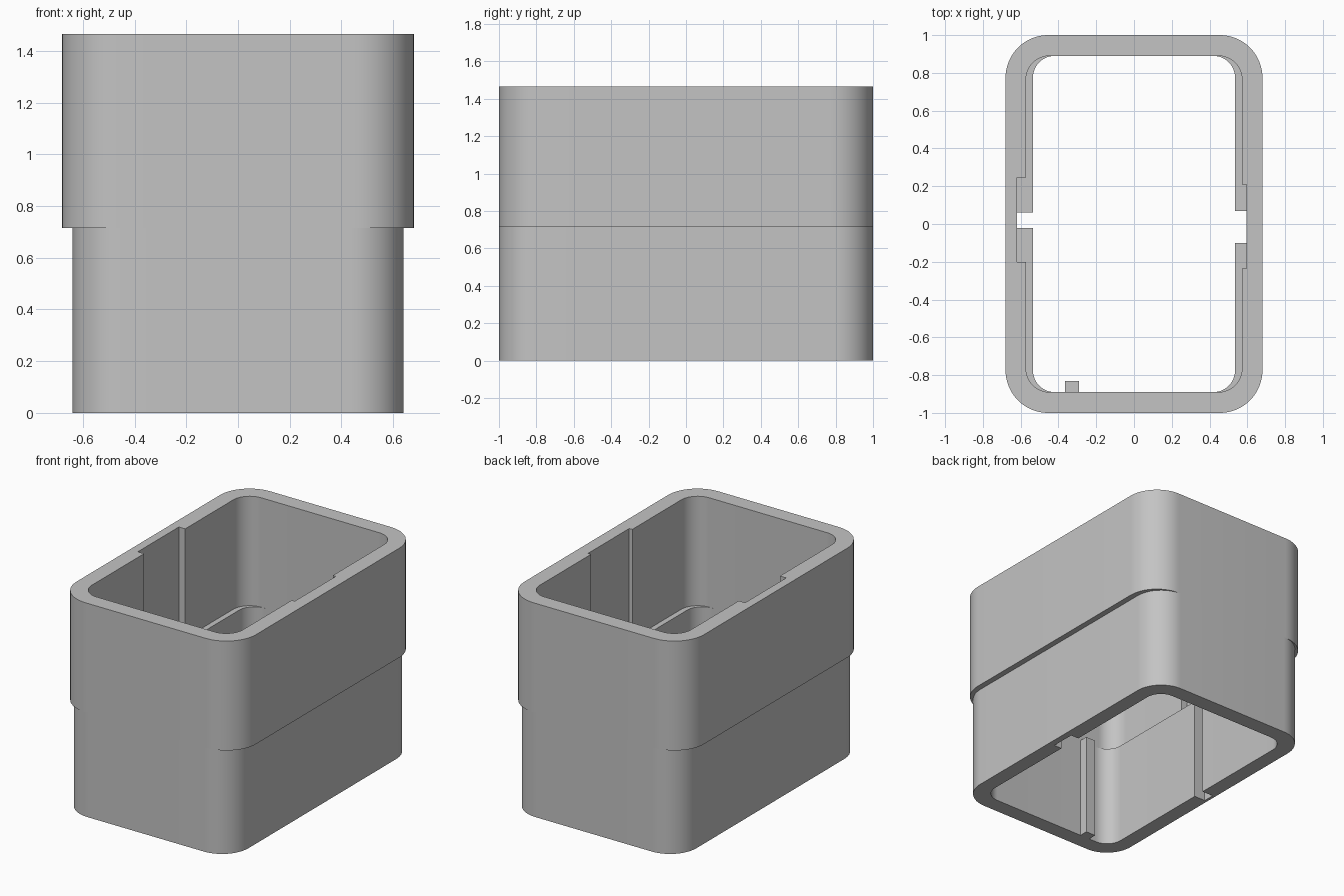
import bpy
import bmesh
from math import cos, sin, pi

if "Cube" in bpy.data.objects:
    bpy.data.objects.remove(bpy.data.objects["Cube"], do_unlink=True)

grey = bpy.data.materials.new("plain grey")
grey.use_nodes = True
COLOUR = (0.55, 0.55, 0.55, 1)
grey.diffuse_color = COLOUR
grey.node_tree.nodes["Principled BSDF"].inputs["Base Color"].default_value = COLOUR

STEP, TOP = 0.715, 1.465
SEGMENTS = 16


def corner(sx, sy, hx, hy, r, start):
    """Quarter arc of a rounded rectangle, anticlockwise."""
    angles = [start + pi / 2 * i / SEGMENTS for i in range(SEGMENTS + 1)]
    return [(sx * (hx - r) + r * cos(a), sy * (hy - r) + r * sin(a)) for a in angles]


def outline(hx, hy, r, right=(), left=(), front=()):
    """Rounded rectangle with optional extra points along three sides."""
    return (corner(1, -1, hx, hy, r, -pi / 2) + list(right)
            + corner(1, 1, hx, hy, r, 0) + corner(-1, 1, hx, hy, r, pi / 2)
            + list(left) + corner(-1, -1, hx, hy, r, pi) + list(front))


def notch(wall, deep, y0, y1):
    """Rectangular recess cut into a side wall."""
    return [(wall, y0), (deep, y0), (deep, y1), (wall, y1)]


def sleeve(name, outer, inner, z0, z1):
    """Extrude the area between two outlines."""
    bm = bmesh.new()
    edges = []
    for loop in (outer, inner):
        verts = [bm.verts.new((x, y, z0)) for x, y in loop]
        edges += [bm.edges.new((v, verts[i - 1])) for i, v in enumerate(verts)]
    bmesh.ops.triangle_fill(bm, use_beauty=True, edges=edges)
    result = bmesh.ops.extrude_face_region(bm, geom=bm.faces[:], use_keep_orig=True)
    raised = [g for g in result["geom"] if isinstance(g, bmesh.types.BMVert)]
    bmesh.ops.translate(bm, verts=raised, vec=(0, 0, z1 - z0))
    bmesh.ops.recalc_face_normals(bm, faces=bm.faces[:])
    mesh = bpy.data.meshes.new(name)
    bm.to_mesh(mesh)
    bm.free()
    mesh.materials.append(grey)
    obj = bpy.data.objects.new(name, mesh)
    bpy.context.collection.objects.link(obj)
    bpy.ops.object.select_all(action="DESELECT")
    obj.select_set(True)
    bpy.context.view_layer.objects.active = obj
    bpy.ops.object.shade_smooth_by_angle(angle=pi / 6)


# Lower sleeve: narrow slots in both sides and a key rib on the front wall
lower_inner = outline(
    0.535, 0.89, 0.115,
    right=notch(0.535, 0.595, -0.10, 0.07),
    left=notch(-0.535, -0.62, 0.06, -0.02),
    front=[(-0.365, -0.89), (-0.365, -0.83), (-0.29, -0.83), (-0.29, -0.89)])
sleeve("lower_sleeve", outline(0.64, 1, 0.2), lower_inner, 0, STEP)

# Upper sleeve: wider outside, with broad recesses in both sides
upper_inner = outline(
    0.572, 0.89, 0.125,
    right=notch(0.572, 0.595, -0.235, 0.21),
    left=notch(-0.572, -0.62, 0.245, -0.20))
sleeve("upper_sleeve", outline(0.68, 1, 0.225), upper_inner, STEP, TOP)
